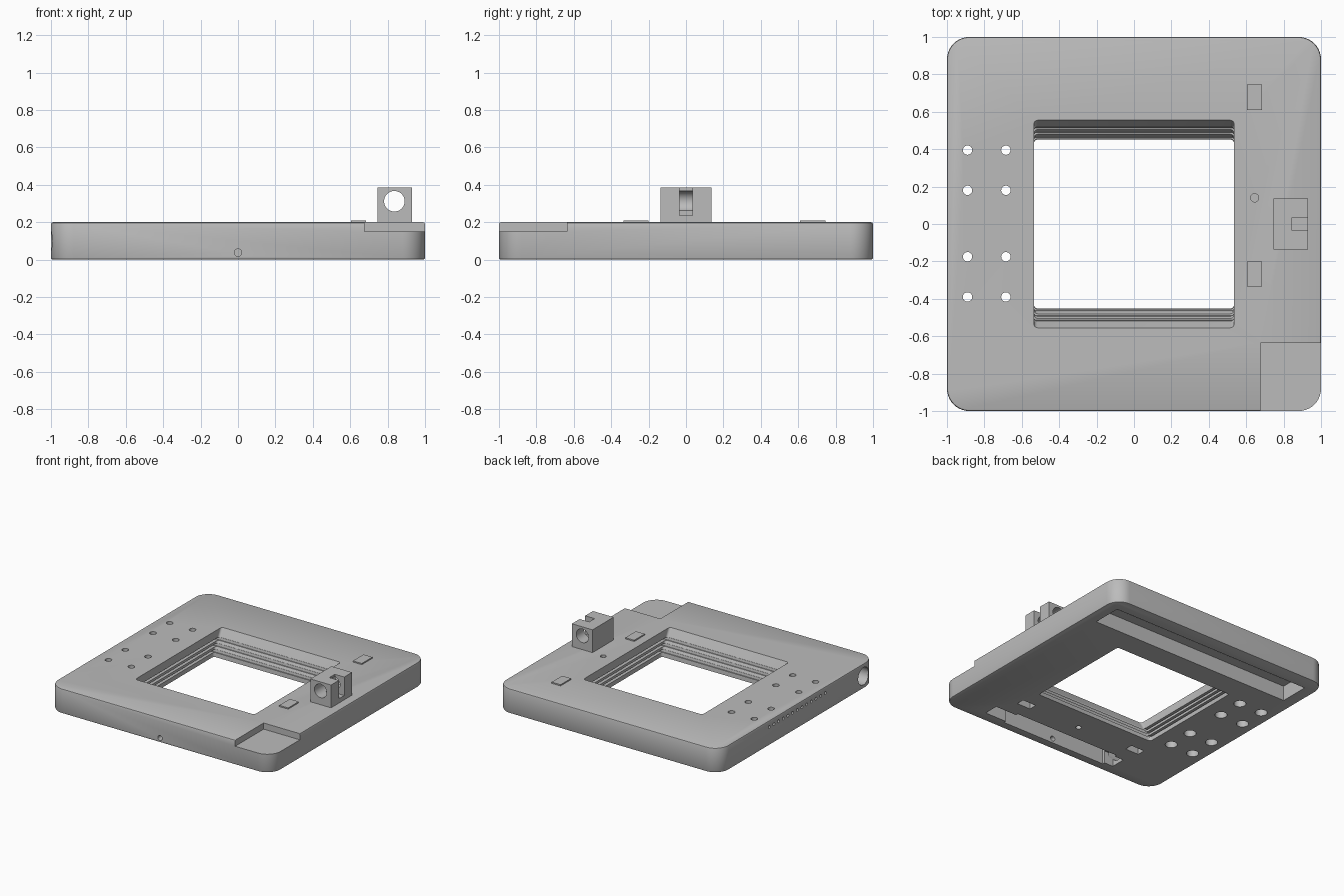
import bpy, bmesh, math
from mathutils import Matrix, Vector

if "Cube" in bpy.data.objects:
    bpy.data.objects.remove(bpy.data.objects["Cube"])

grey = bpy.data.materials.new("plain grey")
grey.use_nodes = True
grey.diffuse_color = (0.5, 0.5, 0.5, 1)
grey.node_tree.nodes["Principled BSDF"].inputs["Base Color"].default_value = (0.5, 0.5, 0.5, 1)


def finish(bm, name):
    bmesh.ops.recalc_face_normals(bm, faces=bm.faces)
    mesh = bpy.data.meshes.new(name)
    bm.to_mesh(mesh)
    bm.free()
    mesh.materials.append(grey)
    obj = bpy.data.objects.new(name, mesh)
    bpy.context.scene.collection.objects.link(obj)
    return obj


def box(name, x0, x1, y0, y1, z0, z1):
    bm = bmesh.new()
    lo, hi = Vector((x0, y0, z0)), Vector((x1, y1, z1))
    bmesh.ops.create_cube(bm, size=1, matrix=Matrix.Translation((lo + hi) / 2)
                          @ Matrix.Diagonal((*(hi - lo), 1)))
    return finish(bm, name)


def rod(name, start, end, radius, sides=32):
    """Closed cylinder between two points."""
    a, b = Vector(start), Vector(end)
    turn = (b - a).to_track_quat('Z', 'Y').to_matrix().to_4x4()
    bm = bmesh.new()
    bmesh.ops.create_cone(bm, cap_ends=True, segments=sides, radius1=radius, radius2=radius,
                          depth=(b - a).length, matrix=Matrix.Translation((a + b) / 2) @ turn)
    return finish(bm, name)


def rounded_stack(name, rings, steps):
    """Loft rounded rectangles given as (z, half x, half y, corner radius)."""
    bm = bmesh.new()
    loops = []
    for z, hx, hy, r in rings:
        loop = []
        for q, (sx, sy) in enumerate([(1, 1), (-1, 1), (-1, -1), (1, -1)]):
            for i in range(steps + 1):
                a = (q + i / steps) * math.pi / 2
                loop.append(bm.verts.new((sx * (hx - r) + r * math.cos(a),
                                          sy * (hy - r) + r * math.sin(a), z)))
        loops.append(loop)
    n = len(loops[0])
    for a, b in zip(loops, loops[1:]):
        for i in range(n):
            bm.faces.new((a[i], a[(i + 1) % n], b[(i + 1) % n], b[i]))
    bm.faces.new(loops[0][::-1])
    bm.faces.new(loops[-1])
    return finish(bm, name)


def carve(obj, cutters):
    for c in cutters:
        c.hide_render = True
        mod = obj.modifiers.new("cut", 'BOOLEAN')
        mod.operation, mod.solver, mod.object = 'DIFFERENCE', 'EXACT', c
    bpy.context.view_layer.update()
    done = obj.evaluated_get(bpy.context.evaluated_depsgraph_get())
    mesh = bpy.data.meshes.new_from_object(done)
    obj.modifiers.clear()
    obj.data = mesh
    for c in cutters:
        bpy.data.objects.remove(c)


# Base plate with softened rims
plate = rounded_stack("base_plate", [(0, .99, .99, .11), (.003, .997, .997, .117),
                                     (.01, 1, 1, .12), (.19, 1, 1, .12),
                                     (.197, .997, .997, .117), (.2, .99, .99, .11)], 10)

# Window: stepped front and back, horizontal grooves in the side walls
side, groove = .535, .56
rings = [(-.02, side, .45, .02), (.035, side, .455, .02)]
for k in range(3):
    z, y = .035 + k * .04, .455 + k * .025
    rings += [(z, groove, y + .008, .02), (z + .02, groove, y + .012, .02),
              (z + .02, side, y + .014, .02), (z + .04, side, y + .025, .02)]
rings += [(.2, side, .555, .02), (.22, side, .555, .02)]
cuts = [rounded_stack("window_cut", rings, 4)]

# Corner recess and long channel under the back
cuts.append(box("corner_cut", .675, 1.1, -1.1, -.635, .15, .3))
cuts.append(box("back_channel_cut", -.9, .9, .64, .88, -.1, .12))
cuts.append(box("back_groove_cut", -.88, .88, .72, .84, .1, .14))

# Compartment under the front with narrower ends
cuts.append(box("front_pocket_cut", -.48, .47, -.93, -.77, -.1, .13))
cuts.append(box("front_pocket_ends_cut", -.56, .66, -.91, -.79, -.1, .1))
for x in (-.53, .51):
    cuts.append(box("small_pocket_cut", x - .06, x + .06, -.655, -.59, -.1, .05))

# Counterbored mounting holes
for x in (-.89, -.685):
    for y in (.395, .18, -.175, -.39):
        cuts.append(rod("mount_cut", (x, y, -.1), (x, y, .3), .025))
        cuts.append(rod("counterbore_cut", (x, y, -.1), (x, y, .1), .045))

# Round ports and the row of small sockets on the side
cuts.append(rod("side_port_cut", (-1.1, -.85, .1), (-.52, -.85, .1), .07, 40))
cuts.append(rod("front_port_cut", (0, -1.1, .037), (0, -.9, .037), .02))
cuts.append(rod("top_port_cut", (.645, .14, .1), (.645, .14, .3), .022))
cuts.append(rod("under_port_cut", (0, -.635, -.1), (0, -.635, .08), .022))
for i in range(13):
    y = -.36 + i * .06
    cuts.append(rod("socket_cut", (-1.1, y, .15), (-.95, y, .15), .012, 16))
carve(plate, cuts)

# Raised pads
pads = [box("back_pad", .605, .685, .61, .745, .19, .21),
        box("front_pad", .605, .685, -.335, -.2, .19, .21)]

# Bracket block with cross bore and open slot
block = box("bracket_block", .745, .93, -.135, .135, .195, .385)
carve(block, [rod("bore_cut", (.836, -.3, .312), (.836, .3, .312), .055, 40),
              box("slot_cut", .845, 1, -.035, .035, .235, .5),
              box("slot_back_cut", .815, .9, -.035, .035, .235, .36)])

# Smooth curved walls, keep edges crisp
bpy.ops.object.select_all(action='DESELECT')
for obj in [plate, block] + pads:
    obj.select_set(True)
bpy.context.view_layer.objects.active = plate
bpy.ops.object.shade_smooth_by_angle(angle=math.radians(30))
